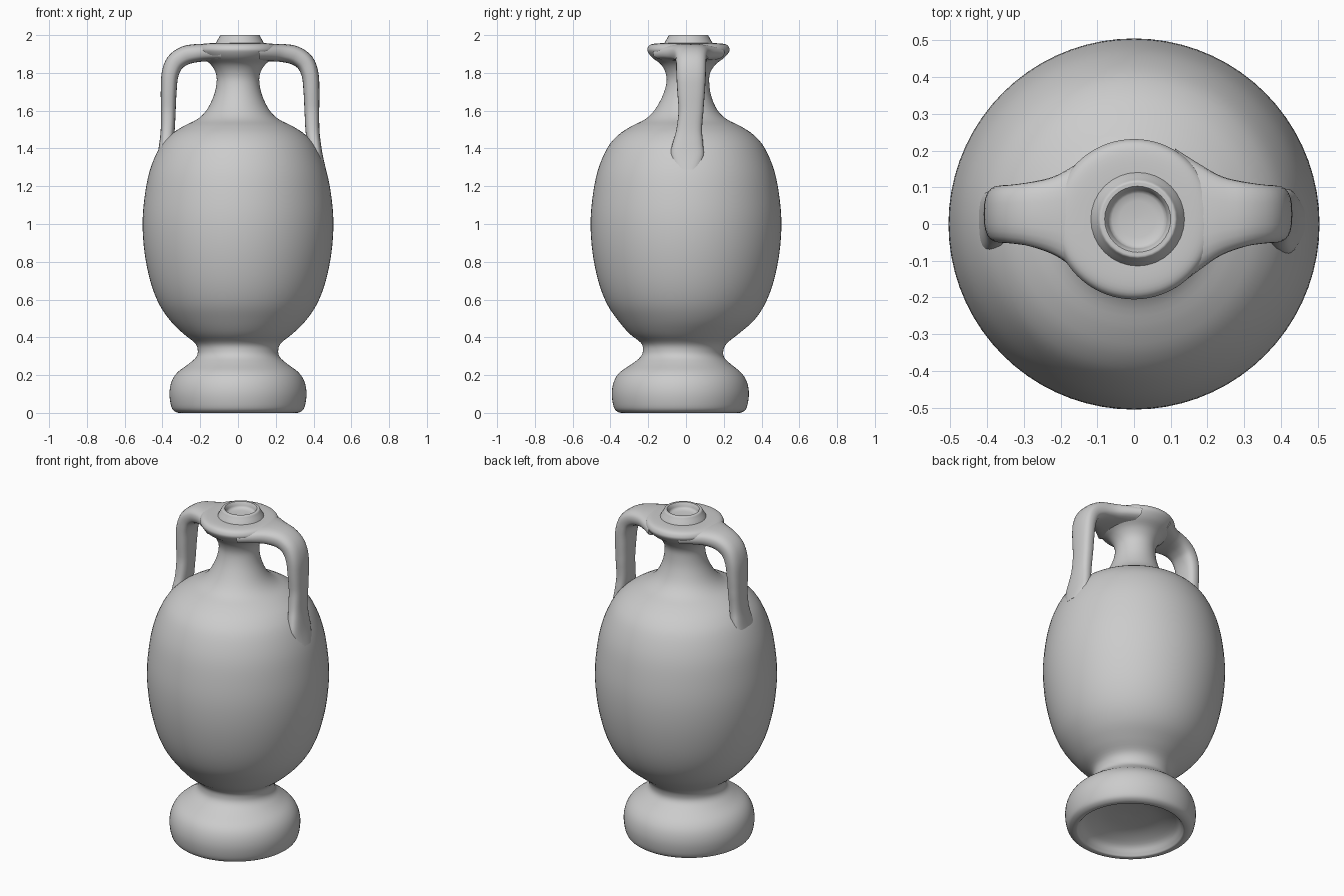
import bpy, bmesh, math
from mathutils import Vector

if "Cube" in bpy.data.objects:
    bpy.data.objects.remove(bpy.data.objects["Cube"])


def smooth_path(pts, steps):
    """Catmull-Rom resampling of a list of tuples."""
    v = [Vector(p) for p in pts]
    out = []
    for i in range(len(v) - 1):
        p0, p1 = v[max(i - 1, 0)], v[i]
        p2, p3 = v[i + 1], v[min(i + 2, len(v) - 1)]
        for s in range(steps):
            t = s / steps
            out.append(0.5 * (2 * p1 + (p2 - p0) * t
                              + (2 * p0 - 5 * p1 + 4 * p2 - p3) * t * t
                              + (3 * p1 - p0 - 3 * p2 + p3) * t ** 3))
    return out + [v[-1]]


def loft(name, rings):
    """Skin a list of closed rings and cap both ends."""
    bm = bmesh.new()
    loops = [[bm.verts.new(p) for p in r] for r in rings]
    n = len(loops[0])
    for a, b in zip(loops, loops[1:]):
        for i in range(n):
            j = (i + 1) % n
            bm.faces.new((a[i], a[j], b[j], b[i]))
    bm.faces.new(loops[0][::-1])
    bm.faces.new(loops[-1])
    bmesh.ops.recalc_face_normals(bm, faces=bm.faces)
    mesh = bpy.data.meshes.new(name)
    bm.to_mesh(mesh)
    bm.free()
    obj = bpy.data.objects.new(name, mesh)
    bpy.context.collection.objects.link(obj)
    bpy.ops.object.select_all(action='DESELECT')
    obj.select_set(True)
    bpy.context.view_layer.objects.active = obj
    bpy.ops.object.shade_smooth_by_angle(angle=math.radians(50))
    return obj


def lathe(name, profile, steps=4, sides=72):
    """Revolve (radius, z, centre y) points; the axis wanders slightly in y."""
    rings = []
    for r, z, cy in smooth_path(profile, steps):
        r = max(r, 0.002)
        rings.append([(r * math.cos(a), cy + r * math.sin(a), max(0, min(z, 2)))
                      for a in (2 * math.pi * i / sides for i in range(sides))])
    return loft(name, rings)


# hollow underside, foot, waist, ovoid belly, shoulder, neck, flared lip
lathe("vessel_body", [
    (0.005, 0.10, -.03), (0.15, 0.09, -.03), (0.25, 0.055, -.03), (0.285, 0.015, -.03),
    (0.30, 0.0, -.03), (0.33, 0.005, -.03), (0.352, 0.03, -.03), (0.363, 0.10, -.03),
    (0.352, 0.165, -.03), (0.32, 0.215, -.03), (0.26, 0.26, -.025), (0.222, 0.295, -.02),
    (0.213, 0.33, -.015), (0.228, 0.37, -.01), (0.29, 0.42, -.01), (0.36, 0.49, 0),
    (0.42, 0.58, 0), (0.465, 0.70, 0), (0.495, 0.85, 0), (0.505, 1.0, 0),
    (0.495, 1.14, 0), (0.468, 1.28, 0), (0.418, 1.40, 0), (0.36, 1.47, 0),
    (0.29, 1.517, 0), (0.215, 1.555, 0), (0.165, 1.605, 0), (0.128, 1.68, .005),
    (0.113, 1.75, .01), (0.118, 1.80, .01), (0.145, 1.845, .012), (0.19, 1.88, .012),
    (0.214, 1.91, .013), (0.217, 1.93, .013), (0.20, 1.95, .013), (0.15, 1.957, .013),
    (0.05, 1.955, .013)])

# raised broken collar around the shallow mouth
collar = lathe("mouth_collar", [
    (0.135, 1.94, .013), (0.125, 1.962, .013), (0.112, 1.985, .013), (0.103, 2.0, .013),
    (0.09, 2.0, .013), (0.082, 1.985, .013), (0.07, 1.966, .013), (0.005, 1.96, .013)], 3, 32)
collar.location.x = 0.01


def handle(name, side, shift):
    """Strap handle: (x, z, half width, half thickness) stations."""
    stations = [(0.10, 1.905, 0.19, 0.045), (0.165, 1.907, 0.145, 0.046),
                (0.225, 1.905, 0.108, 0.048), (0.29, 1.892, 0.088, 0.05),
                (0.343, 1.855, 0.08, 0.049), (0.37, 1.79, 0.078, 0.045),
                (0.377, 1.70, 0.073, 0.042), (0.379, 1.60, 0.066, 0.039),
                (0.382, 1.50, 0.068, 0.037), (0.390, 1.43, 0.08, 0.036),
                (0.402, 1.36, 0.088, 0.035), (0.425, 1.28, 0.06, 0.03)]
    path = smooth_path(stations, 4)
    rings, sides = [], 24
    for i, (x, z, w, t) in enumerate(path):
        a, b = path[max(i - 1, 0)], path[min(i + 1, len(path) - 1)]
        tangent = Vector((b[0] - a[0], b[1] - a[1])).normalized()
        nx, nz = -tangent.y, tangent.x
        cy = 0.015 + 0.012 * min(1, max(0, (x - 0.1) / 0.2))
        if z < 1.6:
            cy -= 0.02 * min(1, (1.6 - z) / 0.2)
        ring = []
        for k in range(sides):
            ang = 2 * math.pi * k / sides
            c, s = math.cos(ang), math.sin(ang)
            # rounded-rectangle section
            u = math.copysign(abs(c) ** 0.75, c) * w
            v = math.copysign(abs(s) ** 0.75, s) * t
            ring.append((side * (x + nx * v) + shift, cy + u, z + nz * v))
        rings.append(ring)
    loft(name, rings)


handle("left_handle", -1, 0.01)
handle("right_handle", 1, 0.012)
